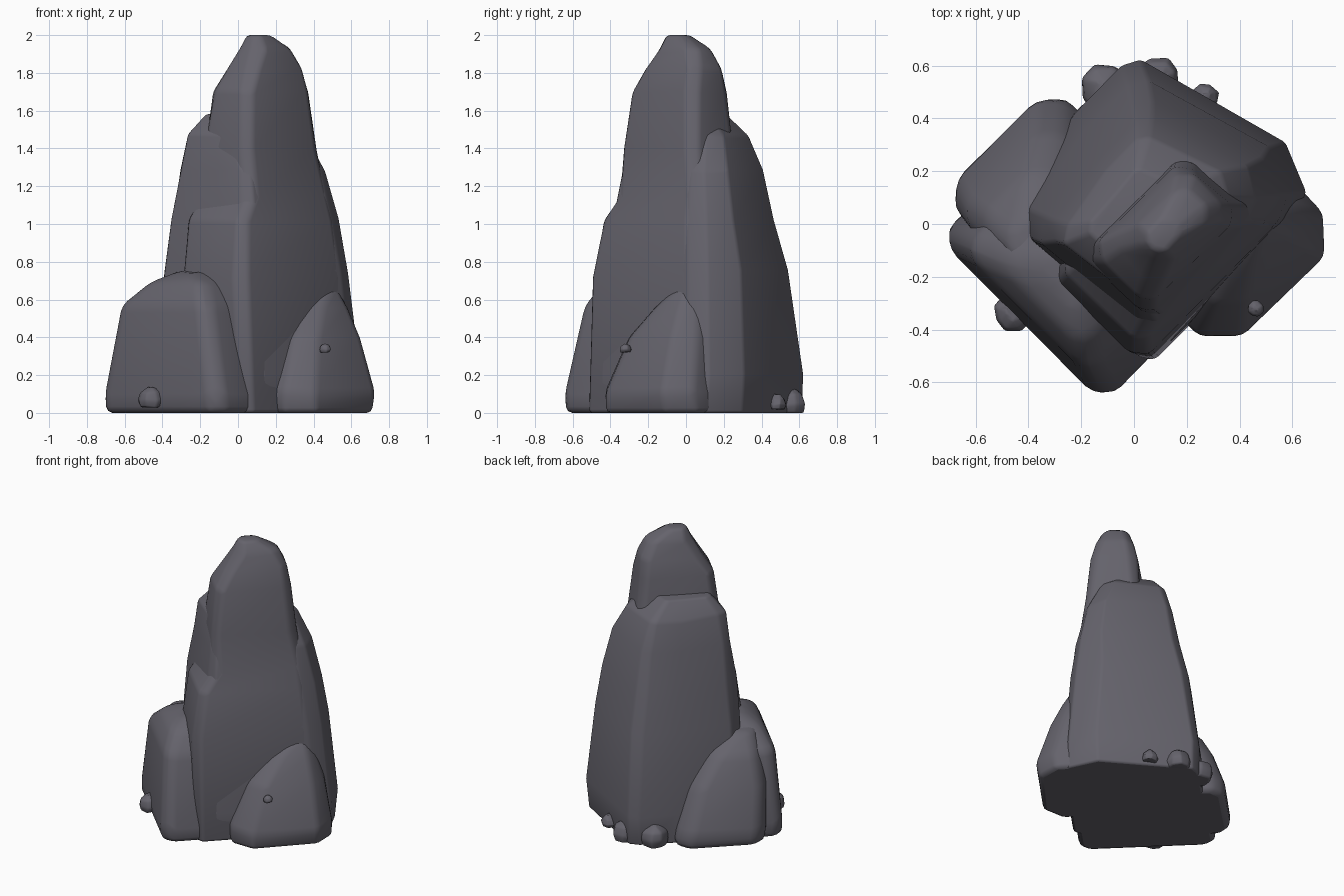
import bpy
import bmesh
import math
import random
from mathutils import Vector

cube = bpy.data.objects.get("Cube")
if cube:
    bpy.data.objects.remove(cube, do_unlink=True)

random.seed(4)
DIAGONAL = math.sqrt(0.5)

stone = bpy.data.materials.new("dark_grey_stone")
stone.use_nodes = True
colour = (0.13, 0.125, 0.15, 1)
stone.diffuse_color = colour
shader = stone.node_tree.nodes["Principled BSDF"]
shader.inputs["Base Color"].default_value = colour
shader.inputs["Roughness"].default_value = 0.9

# Plan of the main body as fractions of each layer: pointed at the back
BODY_PLAN = [(.12, 0), (.8, 0), (.92, .05), (1, .27), (.83, .95),
             (.76, 1), (.5, 1), (.1, .92), (.01, .8), (.06, .1)]


def chamfered_plan(u0, u1, v0, v1, chamfer):
    """Rectangle with cut corners."""
    c = min(chamfer, (u1 - u0) * 0.3, (v1 - v0) * 0.3)
    return [(u0 + c, v0), (u1 - c, v0), (u1, v0 + c), (u1, v1 - c),
            (u1 - c, v1), (u0 + c, v1), (u0, v1 - c), (u0, v0 + c)]


def scaled_plan(u0, u1, v0, v1, outline):
    """Outline of fractions stretched over a rectangle."""
    return [(u0 + a * (u1 - u0), v0 + b * (v1 - v0)) for a, b in outline]


def rock(name, layers, chamfer=0.1, outline=None, bevel=0.045, jitter=0.008):
    """Skin a stack of layers, laid along the plan diagonals, into a rounded rock."""
    bm = bmesh.new()
    rings = []
    for z, *box in layers:
        plan = scaled_plan(*box, outline) if outline else chamfered_plan(*box, chamfer)
        ring = []
        for u, v in plan:
            p = Vector(((u - v) * DIAGONAL, (u + v) * DIAGONAL, z))
            shift = Vector([random.uniform(-jitter, jitter) for _ in range(3)])
            if z == 0 or z == 2:
                shift.z = 0
            ring.append(bm.verts.new(p + shift))
        rings.append(ring)
    for low, high in zip(rings, rings[1:]):
        for i in range(len(low)):
            j = (i + 1) % len(low)
            bm.faces.new((low[i], low[j], high[j], high[i]))
    bm.faces.new(rings[-1])
    bm.faces.new(rings[0][::-1])
    bmesh.ops.recalc_face_normals(bm, faces=bm.faces)
    mesh = bpy.data.meshes.new(name)
    bm.to_mesh(mesh)
    bm.free()
    mesh.materials.append(stone)
    obj = bpy.data.objects.new(name, mesh)
    bpy.context.collection.objects.link(obj)
    soften = obj.modifiers.new("worn_edges", 'BEVEL')
    soften.width = bevel
    soften.segments = 2
    soften.limit_method = 'ANGLE'
    soften.angle_limit = math.radians(12)
    bpy.ops.object.select_all(action='DESELECT')
    obj.select_set(True)
    bpy.context.view_layer.objects.active = obj
    bpy.ops.object.shade_smooth_by_angle(angle=math.radians(65))


def pebble(name, x, y, z, size):
    """Small loose stone at the foot, as a little stack of layers."""
    u, v = (x + y) * DIAGONAL, (y - x) * DIAGONAL
    layers = []
    for height, width in ((0, 0.8), (0.5, 1), (1.1, 0.8), (1.5, 0.35)):
        r = size * width
        layers.append((z + height * size, u - r, u + r, v - r, v + r))
    rock(name, layers, size * 0.6, bevel=size * 0.2, jitter=size * 0.1)


# Tall spire, front of the centre
rock("spire", [
    (0, -.35, .45, -.42, .1),
    (.72, -.36, .43, -.38, .1),
    (1.02, -.31, .4, -.35, .1),
    (1.15, -.22, .38, -.32, .1),
    (1.4, -.22, .34, -.29, .07),
    (1.7, -.19, .31, -.26, .04),
    (1.82, -.12, .29, -.23, .02),
    (1.93, -.05, .24, -.2, -.01),
    (2, -.02, .11, -.16, -.06)], chamfer=.05)

# Broad body behind the spire, with its ledge
rock("main_body", [
    (0, -.34, .61, -.42, .46),
    (.2, -.34, .62, -.42, .46),
    (.75, -.33, .57, -.37, .38),
    (1.02, -.31, .52, -.34, .32),
    (1.28, -.27, .46, -.29, .27),
    (1.47, -.24, .38, -.2, .22),
    (1.58, -.15, .23, -.13, .14)], outline=BODY_PLAN)

# Long slab leaning against the right side
rock("right_slab", [
    (0, -.56, -.1, -.4, .48),
    (.1, -.57, -.1, -.4, .48),
    (.57, -.53, -.1, -.28, .39),
    (.69, -.47, -.1, -.2, .24),
    (.75, -.38, -.15, -.1, .12)], chamfer=.06)

# Sloping lump at the back of the slab
rock("back_lump", [
    (0, -.43, .16, 0, .59),
    (.1, -.44, .15, 0, .6),
    (.38, -.46, .06, 0, .51),
    (.57, -.45, -.07, 0, .42),
    (.69, -.42, -.21, 0, .31)], chamfer=.08)

# Boulder at the front left
rock("front_boulder", [
    (0, -.12, .54, -.58, -.2),
    (.11, -.13, .54, -.6, -.2),
    (.4, 0, .5, -.51, -.2),
    (.56, .14, .45, -.43, -.2),
    (.66, .27, .4, -.37, -.25)], chamfer=.14)

# Loose stones around the foot
pebble("back_stone_a", -.11, .51, 0, .095)
pebble("back_stone_b", .09, .55, 0, .085)
pebble("back_stone_c", .27, .48, .02, .05)
pebble("slab_stone", -.46, -.34, .03, .07)
pebble("boulder_chip", .46, -.32, .32, .03)
